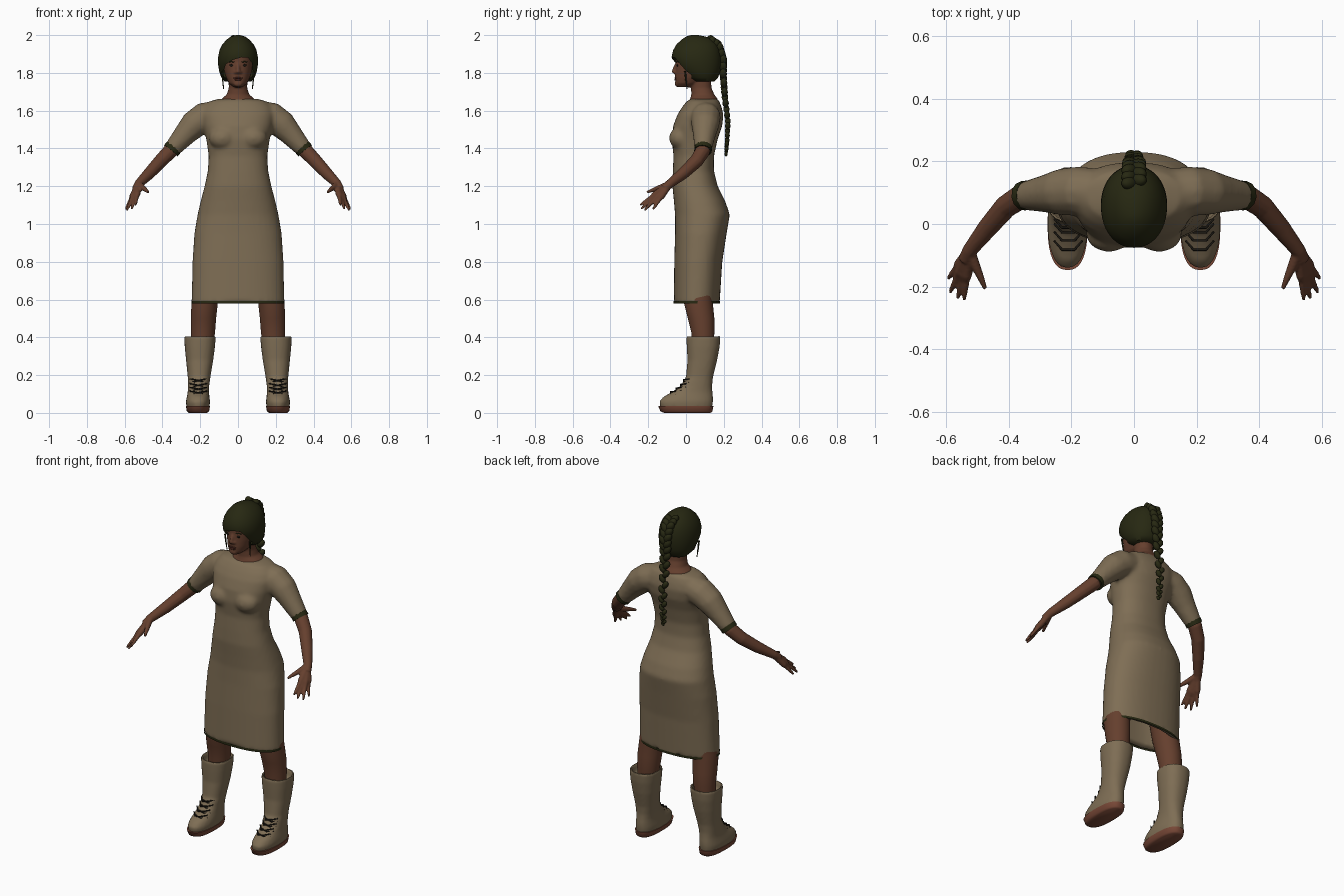
import bpy, bmesh, math
from mathutils import Vector, Matrix
from mathutils.bvhtree import BVHTree

cube = bpy.data.objects.get("Cube")
if cube:
    bpy.data.objects.remove(cube, do_unlink=True)


def material(name, rgb):
    m = bpy.data.materials.new(name)
    m.use_nodes = True
    m.diffuse_color = (*rgb, 1)
    bsdf = next(n for n in m.node_tree.nodes if n.type == 'BSDF_PRINCIPLED')
    bsdf.inputs["Base Color"].default_value = (*rgb, 1)
    bsdf.inputs["Roughness"].default_value = 0.9
    return m


LINEN = material("linen", (0.21, 0.155, 0.09))
SKIN = material("brown skin", (0.13, 0.05, 0.027))
HAIR = material("dark olive hair", (0.02, 0.021, 0.006))
SOLE = material("red brown sole", (0.19, 0.065, 0.038))
LIP = material("dark lips", (0.085, 0.024, 0.016))
DARK = material("near black", (0.012, 0.01, 0.007))


def loft(rings, power=2.3, n=40, caps=True):
    """Stack of rounded sections: z, centre x, half width, front y, back y."""
    bm = bmesh.new()
    rows = []
    for z, cx, hw, yf, yb in rings:
        row = []
        for i in range(n):
            c, s = math.cos(math.tau * i / n), math.sin(math.tau * i / n)
            px = math.copysign(abs(c) ** (2 / power), c)
            py = math.copysign(abs(s) ** (2 / power), s)
            row.append(bm.verts.new((cx + hw * px, (yf + yb) / 2 + (yb - yf) / 2 * py, z)))
        rows.append(row)
    for a, b in zip(rows, rows[1:]):
        for i in range(n):
            j = (i + 1) % n
            bm.faces.new((a[i], a[j], b[j], b[i]))
    if caps:
        bm.faces.new(rows[0][::-1])
        bm.faces.new(rows[-1])
    bmesh.ops.recalc_face_normals(bm, faces=bm.faces)
    return bm


def ball(centre, radii):
    bm = bmesh.new()
    mat = Matrix.Translation(centre) @ Matrix.Diagonal((*radii, 1))
    bmesh.ops.create_uvsphere(bm, u_segments=16, v_segments=10, radius=1, matrix=mat)
    return bm


def tube(points):
    """Tapered round tube through points x, y, z, radius."""
    cu = bpy.data.curves.new("path", 'CURVE')
    cu.dimensions = '3D'
    cu.bevel_depth, cu.bevel_resolution, cu.use_fill_caps = 1, 4, True
    sp = cu.splines.new('POLY')
    sp.points.add(len(points) - 1)
    for p, (x, y, z, r) in zip(sp.points, points):
        p.co, p.radius = (x, y, z, 1), r
    ob = bpy.data.objects.new("path", cu)
    bpy.context.collection.objects.link(ob)
    bpy.context.view_layer.update()
    bm = bmesh.new()
    bm.from_mesh(ob.evaluated_get(bpy.context.evaluated_depsgraph_get()).to_mesh())
    bpy.data.objects.remove(ob, do_unlink=True)
    bmesh.ops.remove_doubles(bm, verts=bm.verts, dist=0.00001)
    bmesh.ops.recalc_face_normals(bm, faces=bm.faces)
    return bm


def build(name, parts, mat, voxel=0, smooth=0, flip=False, cutter=None):
    """Join parts into one object, optionally blended into a single skin."""
    bm = bmesh.new()
    for p in parts:
        tmp = bpy.data.meshes.new("part")
        p.to_mesh(tmp)
        bm.from_mesh(tmp)
        bpy.data.meshes.remove(tmp)
    if flip:
        bmesh.ops.scale(bm, vec=(-1, 1, 1), verts=bm.verts)
        bmesh.ops.reverse_faces(bm, faces=bm.faces)
    me = bpy.data.meshes.new(name)
    bm.to_mesh(me)
    ob = bpy.data.objects.new(name, me)
    bpy.context.collection.objects.link(ob)
    if voxel:
        rm = ob.modifiers.new("blend", 'REMESH')
        rm.mode, rm.voxel_size = 'VOXEL', voxel
    if smooth:
        sm = ob.modifiers.new("soften", 'SMOOTH')
        sm.factor, sm.iterations = 0.5, smooth
    if cutter:
        bo = ob.modifiers.new("cut", 'BOOLEAN')
        bo.object, bo.operation, bo.solver = cutter, 'DIFFERENCE', 'EXACT'
    bpy.context.view_layer.update()
    ev = ob.evaluated_get(bpy.context.evaluated_depsgraph_get())
    final = bpy.data.meshes.new_from_object(ev)
    ob.modifiers.clear()
    ob.data = final
    final.materials.clear()
    final.materials.append(mat)
    final.polygons.foreach_set("material_index", [0] * len(final.polygons))
    final.polygons.foreach_set("use_smooth", [True] * len(final.polygons))
    final.set_sharp_from_angle(angle=math.radians(50))
    return ob


# Dress: hollow skirt, fitted waist, bust and sleeves
body = loft([(.95, 0, .19, -.02, .17), (.59, 0, .21, -.03, .145), (.58, 0, .245, -.065, .178),
             (.8, 0, .241, -.062, .192), (.95, 0, .231, -.058, .215), (1.05, 0, .214, -.058, .232),
             (1.12, 0, .198, -.064, .208), (1.2, 0, .177, -.072, .168), (1.28, 0, .16, -.07, .148),
             (1.36, 0, .155, -.066, .148), (1.45, 0, .168, -.076, .168), (1.52, 0, .185, -.068, .192),
             (1.58, 0, .195, -.045, .198), (1.62, 0, .18, -.02, .188), (1.65, 0, .15, .004, .176),
             (1.663, 0, .1, .025, .165)])
busts = [ball((s * .08, -.03, 1.455), (.075, .06, .06)) for s in (-1, 1)]
sleeve = [(.08, .1, 1.585, .075), (.18, .105, 1.565, .08), (.235, .102, 1.525, .075),
          (.28, .097, 1.475, .062), (.35, .09, 1.395, .046)]
sleeves = [tube([(s * x, y, z, r) for x, y, z, r in sleeve]) for s in (-1, 1)]
build("dress", [body] + busts + sleeves, LINEN, .011, 5)
build("dress_hem", [loft([(.578, 0, .246, -.067, .18), (.592, 0, .246, -.067, .18)], caps=False)], HAIR)

# Legs, boots and arms on both sides
tips = [(.543, -.243, 1.1), (.563, -.238, 1.08), (.588, -.22, 1.073), (.594, -.175, 1.078)]
wrist = Vector((.525, -.085, 1.213))
for side, flip in (("left", False), ("right", True)):
    build(side + "_leg", [loft([(.3, .195, .05, .03, .14), (.42, .186, .064, .03, .15),
                                (.5, .183, .067, .01, .15), (.6, .175, .07, -.015, .14),
                                (.9, .12, .085, -.02, .16)], 2)], SKIN, flip=flip)
    boot = loft([(.025, .212, .06, -.135, .138), (.06, .212, .064, -.142, .143),
                 (.085, .211, .06, -.12, .143), (.11, .21, .056, -.075, .14),
                 (.14, .209, .056, -.03, .138), (.19, .206, .06, .0, .143),
                 (.28, .203, .072, .008, .165), (.35, .202, .08, .004, .178),
                 (.405, .201, .084, .002, .183), (.41, .201, .074, .012, .172),
                 (.36, .2, .066, .02, .16)], 2.3)
    build(side + "_boot", [boot], LINEN, .009, 3, flip)
    build(side + "_sole", [loft([(0, .212, .048, -.115, .13), (.008, .212, .059, -.135, .14),
                                 (.036, .212, .064, -.147, .145)], 2.5)], SOLE, flip=flip)
    laces = []
    for z, y in ((.105, -.082), (.125, -.053), (.145, -.027), (.17, -.012)):
        for a in (-1, 1):
            laces.append(tube([(.21 - a * .045, y + .028, z - .008, .003), (.21 - a * .02, y, z - .004, .004),
                               (.21 + a * .02, y, z + .006, .004), (.21 + a * .045, y + .028, z + .01, .003)]))
    build(side + "_boot_laces", laces, DARK, flip=flip)

    arm = tube([(.29, .095, 1.465, .04), (.36, .088, 1.385, .04), (.41, .055, 1.333, .037),
                (.47, -.015, 1.268, .032), (*wrist, .024), (.54, -.115, 1.187, .022)])
    fingers = []
    for t in tips:
        t = Vector(t)
        knuckle = wrist.lerp(t, .5)
        fingers.append(tube([(*wrist, .018), (*knuckle, .017), (*wrist.lerp(t, .62), .011),
                             (*wrist.lerp(t, .85), .009), (*t, .006)]))
    thumb = tube([(*wrist, .018), (.508, -.13, 1.195, .016), (.488, -.175, 1.18, .011),
                  (.475, -.207, 1.168, .007)])
    build(side + "_arm", [arm, thumb] + fingers, SKIN, .0055, 2, flip)
    build(side + "_cuff", [tube([(.339, .092, 1.408, .047), (.355, .09, 1.388, .047)])], HAIR, flip=flip)

# Head and neck
skull = loft([(1.724, 0, .024, -.042, .03), (1.745, 0, .048, -.056, .07), (1.775, 0, .063, -.058, .12),
              (1.81, 0, .073, -.056, .15), (1.85, 0, .079, -.054, .165), (1.9, 0, .08, -.055, .165),
              (1.94, 0, .07, -.04, .14), (1.965, 0, .045, -.01, .1)], 2.2)
neck = loft([(1.58, 0, .07, .0, .15), (1.635, 0, .09, .004, .17), (1.662, 0, .088, .022, .168),
             (1.685, 0, .06, .028, .15), (1.72, 0, .049, .027, .135), (1.8, 0, .05, .02, .13)], 2.1)
nose = tube([(0, -.046, 1.855, .008), (0, -.06, 1.825, .01), (0, -.064, 1.808, .013), (0, -.05, 1.798, .01)])
nostrils = [ball((s * .012, -.056, 1.803), (.009, .012, .008)) for s in (-1, 1)]
chin = ball((0, -.045, 1.742), (.024, .015, .016))
head = build("head_and_neck", [skull, neck, nose, chin] + nostrils, SKIN, .0055, 3)

# Facial features set onto the face surface
probe = bmesh.new()
probe.from_mesh(head.data)
tree = BVHTree.FromBMesh(probe)


def on_face(x, z, radii):
    hit = tree.ray_cast(Vector((x, -1, z)), Vector((0, 1, 0)))[0]
    return ball((x, hit.y + radii[1] * .4, z), radii)


build("eyes", [on_face(s * .032, 1.84, (.014, .005, .006)) for s in (-1, 1)], DARK)
build("eyebrows", [on_face(s * (.024 + .009 * i), 1.858 + .002 * (i % 2), (.008, .004, .003))
                   for s in (-1, 1) for i in range(3)], HAIR)
build("lips", [on_face(0, 1.773, (.024, .007, .005)), on_face(0, 1.764, (.02, .008, .006))], LIP)

# Hair cap with a swept fringe cut away from the face
bm = bmesh.new()
outline = [(-.076, 1.7), (.076, 1.7), (.08, 1.8), (.074, 1.852), (.055, 1.88), (.02, 1.883),
           (-.03, 1.868), (-.065, 1.845), (-.08, 1.8)]
face = bm.faces.new([bm.verts.new((x, -.3, z)) for x, z in outline])
ext = bmesh.ops.extrude_face_region(bm, geom=[face])
bmesh.ops.translate(bm, vec=(0, .33, 0), verts=[v for v in ext["geom"] if isinstance(v, bmesh.types.BMVert)])
bmesh.ops.recalc_face_normals(bm, faces=bm.faces)
cutter = build("fringe_cutter", [bm], HAIR)
cutter.hide_render = True
cap = loft([(1.755, 0, .07, .04, .15), (1.775, 0, .088, .0, .17), (1.81, 0, .1, -.04, .182),
            (1.85, 0, .106, -.068, .187), (1.885, 0, .105, -.076, .186), (1.92, 0, .098, -.068, .18),
            (1.95, 0, .083, -.051, .168), (1.975, 0, .062, -.025, .145), (1.992, 0, .038, .0, .105),
            (2.0, 0, .012, .025, .065)], 2.1, 48)
build("hair", [cap], HAIR, cutter=cutter)
bpy.data.objects.remove(cutter, do_unlink=True)
build("loose_strands", [tube([(s * .083, -.005, 1.81, .005), (s * .08, .0, 1.76, .004), (s * .077, .006, 1.715, .002)])
                        for s in (-1, 1)], HAIR)

# Braid: alternating lobes down the back of the head
path = [Vector(p) for p in ((0, .13, 1.97), (0, .175, 1.94), (0, .197, 1.87), (0, .197, 1.79),
                            (0, .205, 1.68), (0, .222, 1.54), (0, .217, 1.43), (0, .212, 1.37))]
lobes = []
count = 32
for i in range(count):
    u = i / (count - 1) * (len(path) - 1.001)
    p = path[int(u)].lerp(path[int(u) + 1], u % 1)
    r = .029 * (1 - .65 * (i / count) ** 2)
    side = 1 if i % 2 else -1
    lobe = ball((0, 0, 0), (r * .75, r * .75, r * 1.15))
    bmesh.ops.transform(lobe, matrix=Matrix.Translation(p + Vector((side * r * .5, 0, 0)))
                        @ Matrix.Rotation(side * .6, 4, 'Y'), verts=lobe.verts)
    lobes.append(lobe)
build("braid", lobes, HAIR)
